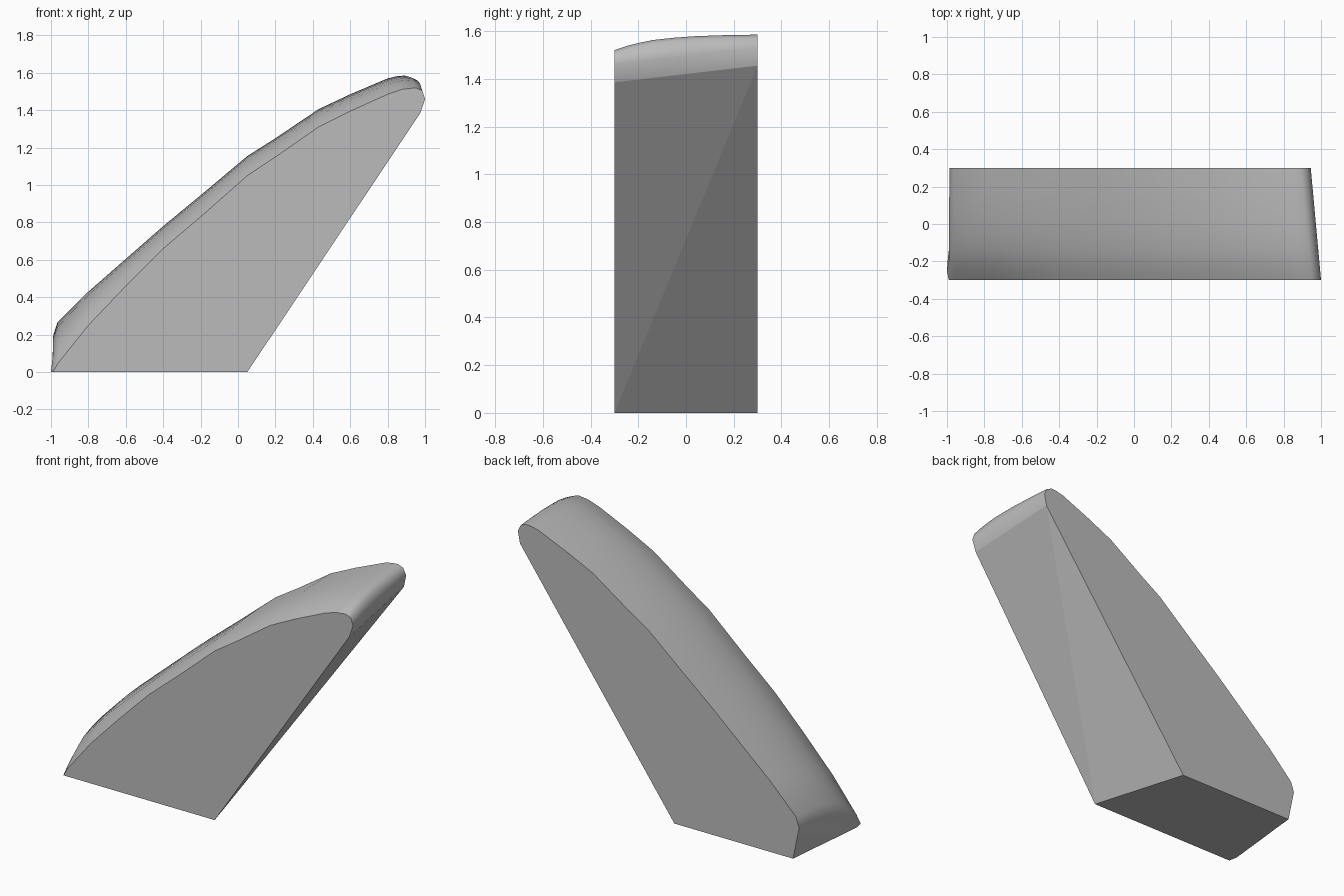
import bpy
import bmesh

cube = bpy.data.objects.get("Cube")
if cube:
    bpy.data.objects.remove(cube)

grey = bpy.data.materials.new("plain grey")
grey.use_nodes = True
colour = (0.5, 0.5, 0.5, 1)
grey.diffuse_color = colour
grey.node_tree.nodes["Principled BSDF"].inputs["Base Color"].default_value = colour

# Matching outlines of the front and back faces, from the heel over the top to the tip
FRONT = [(-.99, 0), (-.99, 0), (-.96, .05), (-.8, .25), (-.6, .46), (-.4, .66), (-.2, .83),
         (.05, 1.05), (.2, 1.15), (.43, 1.31), (.6, 1.395), (.8, 1.485), (.88, 1.512),
         (.95, 1.52), (.985, 1.505), (1, 1.46), (.975, 1.385)]
BACK = [(-.945, 0), (-.987, .2), (-.965, .265), (-.8, .43), (-.6, .605), (-.4, .78), (-.2, .945),
        (.05, 1.155), (.2, 1.25), (.43, 1.405), (.6, 1.485), (.8, 1.57), (.85, 1.582),
        (.89, 1.585), (.925, 1.57), (.945, 1.53), (.93, 1.455)]

# Cross-sections: depth, rise of the rounded top, outward bulge of the heel
SECTIONS = [(-.3, 0, 0), (-.25, .26, .014), (-.2, .46, .014), (-.14, .65, .012),
            (-.05, .8, .01), (.04, .9, .007), (.17, .97, .003), (.3, 1, 0)]

bm = bmesh.new()
rows = []
last = len(FRONT) - 1
for y, rise, bulge in SECTIONS:
    u = (y + .3) / .6
    row = []
    for i, ((fx, fz), (bx, bz)) in enumerate(zip(FRONT, BACK)):
        t = u if i >= last - 1 else rise
        x = fx + (bx - fx) * u - (bulge if i == 0 else 0)
        row.append(bm.verts.new((x, y, fz + (bz - fz) * t)))
    rows.append(row)

# Rounded top and heel
for a, b in zip(rows, rows[1:]):
    for i in range(last):
        bm.faces.new((a[i], a[i + 1], b[i + 1], b[i])).smooth = True

# Flat front, back and base, and the twisted underside folded on its diagonal
front_foot = bm.verts.new((.05, -.3, 0))
back_foot = bm.verts.new((-.13, .3, 0))
bm.faces.new(rows[0][1:] + [front_foot])
bm.faces.new(rows[-1] + [back_foot])
bm.faces.new([r[0] for r in rows] + [back_foot, front_foot])
bm.faces.new([r[last] for r in rows] + [front_foot])
bm.faces.new((rows[-1][last], back_foot, front_foot))

bmesh.ops.remove_doubles(bm, verts=bm.verts, dist=.0005)
bmesh.ops.recalc_face_normals(bm, faces=bm.faces)

mesh = bpy.data.meshes.new("curved_wedge")
bm.to_mesh(mesh)
bm.free()
mesh.materials.append(grey)
wedge = bpy.data.objects.new("curved_wedge", mesh)
bpy.context.collection.objects.link(wedge)
